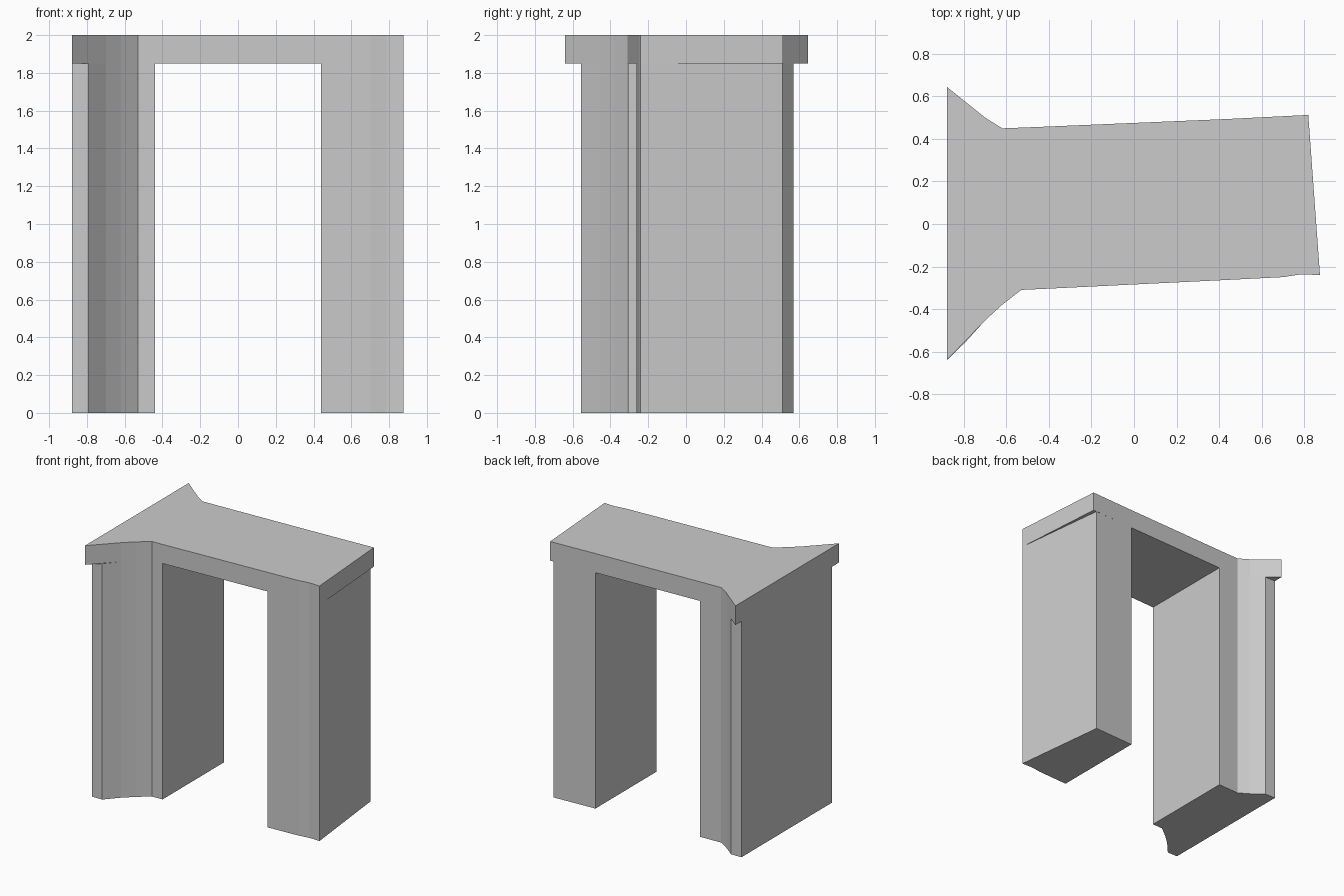
import bpy

if "Cube" in bpy.data.objects:
    bpy.data.objects.remove(bpy.data.objects["Cube"])

LINTEL_Z, TOP_Z, INNER_X = 1.85, 2.0, 0.44


def new_object(name, verts, faces):
    mesh = bpy.data.meshes.new(name)
    mesh.from_pydata(verts, [], faces)
    mesh.update()
    obj = bpy.data.objects.new(name, mesh)
    bpy.context.collection.objects.link(obj)
    return obj


def prism(name, outline, z0, z1, undersides, top, skip=()):
    """Extrude a counter-clockwise plan outline; caps only where exposed."""
    n = len(outline)
    verts = [(x, y, z) for z in (z0, z1) for x, y in outline]
    faces = [(i, (i + 1) % n, n + (i + 1) % n, n + i)
             for i in range(n) if i not in skip]
    if top:
        faces.append(tuple(range(n, 2 * n)))
    for poly in undersides:
        start = len(verts)
        verts += [(x, y, z0) for x, y in poly]
        faces.append(tuple(reversed(range(start, len(verts)))))
    return new_object(name, verts, faces)


# Plan points where the slab meets the inner leg faces
left_front, left_back = (-INNER_X, -0.306), (-INNER_X, 0.457)
right_front, right_back = (INNER_X, -0.263), (INNER_X, 0.494)

# Flares at the left end and gentle bend at the right end
flare_front = [(-0.70, -0.453), (-0.62, -0.38), (-0.53, -0.31)]
flare_back = [(-0.62, 0.45), (-0.70, 0.50)]
right_bend = [(0.70, -0.25), (0.785, -0.237), (0.875, -0.24)]
slab_corner, leg_corner = (0.82, 0.513), (0.79, 0.511)
tip_front, tip_back = (-0.88, -0.64), (-0.88, 0.645)
clip_front = [(-0.88, -0.555), (-0.792, -0.555)]
clip_back = [(-0.79, 0.57), (-0.88, 0.57)]

# Top slab, with underside only in the opening and at the overhangs
slab = [tip_front] + flare_front + [left_front, right_front] + right_bend \
    + [slab_corner, right_back, left_back] + flare_back + [tip_back]
prism("top_slab", slab, LINTEL_Z, TOP_Z, [
    [left_front, right_front, right_back, left_back],
    [tip_front, clip_front[1], clip_front[0]],
    [clip_back[1], clip_back[0], tip_back],
    [right_bend[2], slab_corner, leg_corner],
], True)

# Legs, open where they join the slab
left = clip_front + flare_front + [left_front, left_back] + flare_back + clip_back
prism("left_leg", left, 0, LINTEL_Z, [left], False)
right = [right_front] + right_bend + [leg_corner, right_back]
prism("right_leg", right, 0, LINTEL_Z, [right], False)
